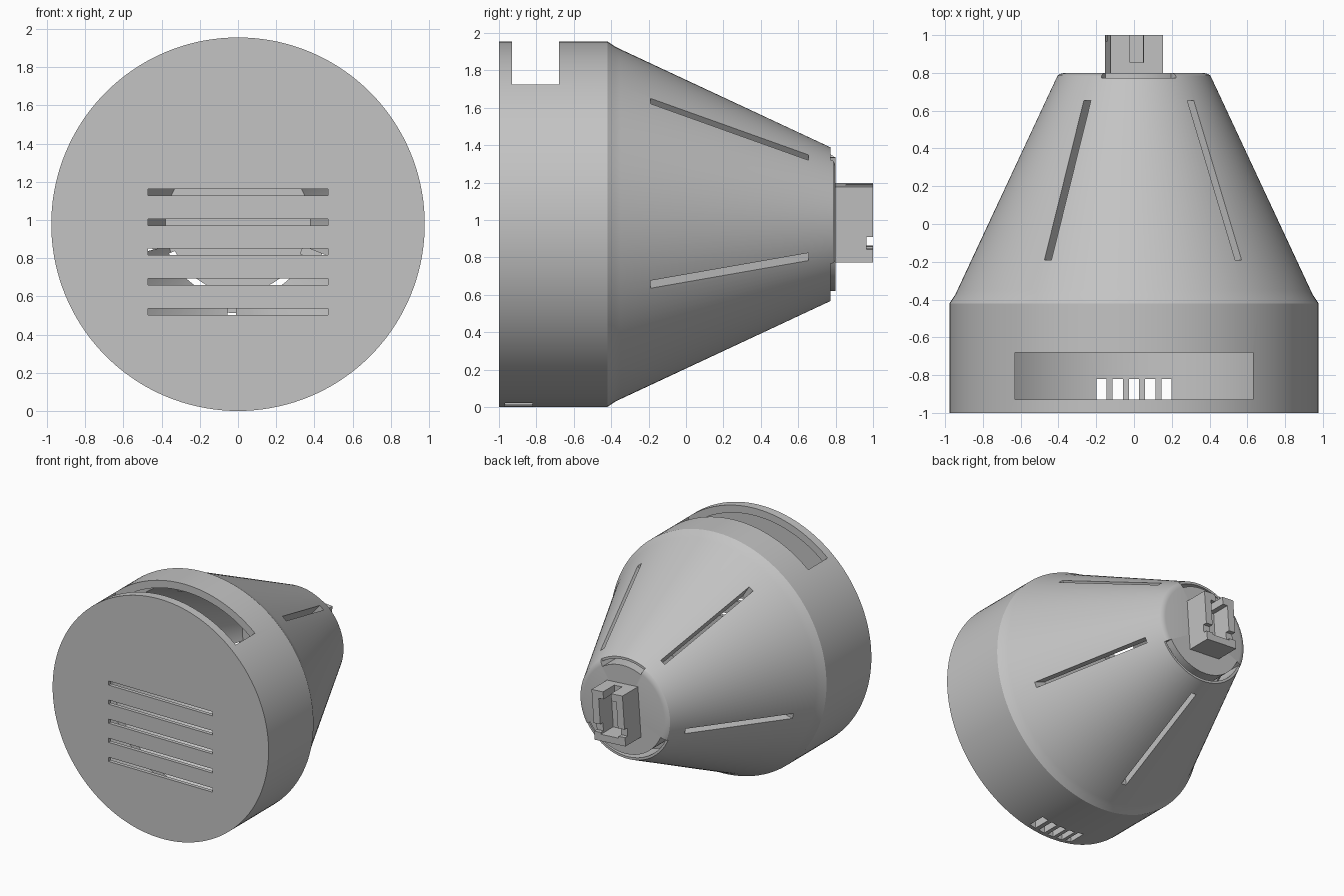
import bpy, bmesh
from math import radians, cos, sin
from mathutils import Matrix, Vector

cube = bpy.data.objects.get("Cube")
if cube:
    bpy.data.objects.remove(cube, do_unlink=True)

CENTRE = Vector((0, 0, 0.978))
TILT = -4   # the rear part is turned slightly about the main axis

grey = bpy.data.materials.new("plain grey")
grey.use_nodes = True
colour = (0.55, 0.55, 0.55, 1)
grey.diffuse_color = colour
grey.node_tree.nodes["Principled BSDF"].inputs["Base Color"].default_value = colour


def finish(bm, name):
    bmesh.ops.recalc_face_normals(bm, faces=bm.faces)
    mesh = bpy.data.meshes.new(name)
    bm.to_mesh(mesh)
    bm.free()
    mesh.materials.append(grey)
    ob = bpy.data.objects.new(name, mesh)
    ob.location = CENTRE
    bpy.context.collection.objects.link(ob)
    return ob


def revolve(name, profile, start=0, end=360, steps=144):
    """Sweep (radius, y) points around the y axis; a partial sweep is capped."""
    bm = bmesh.new()
    full = end - start == 360
    rings = []
    for i in range(steps + 1):
        a = radians(start + (end - start) * i / steps)
        rings.append([bm.verts.new((r * cos(a), y, r * sin(a))) for r, y in profile])
    n = len(profile)
    for p, q in zip(rings, rings[1:]):
        for j in range(n - 1 if full else n):
            k = (j + 1) % n
            bm.faces.new((p[j], p[k], q[k], q[j]))
    if full:
        bmesh.ops.remove_doubles(bm, verts=bm.verts, dist=1e-5)
    else:
        bm.faces.new(rings[0])
        bm.faces.new(rings[-1])
    return finish(bm, name)


def box(name, low, high, angle=0):
    """Box between two corners, turned about the main axis."""
    low, high = Vector(low), Vector(high)
    size = high - low
    bm = bmesh.new()
    bmesh.ops.create_cube(bm, size=1, matrix=Matrix.Rotation(radians(-angle), 4, 'Y')
                          @ Matrix.Translation((low + high) / 2) @ Matrix.Diagonal((*size, 1)))
    return finish(bm, name)


def cut(target, cutter):
    """Subtract the cutter, then delete it."""
    mod = target.modifiers.new("cut", 'BOOLEAN')
    mod.operation, mod.solver, mod.object = 'DIFFERENCE', 'EXACT', cutter
    bpy.context.view_layer.objects.active = target
    bpy.ops.object.modifier_apply(modifier=mod.name)
    bpy.data.objects.remove(cutter, do_unlink=True)


# Front drum: closed front plate and thin wall
drum = revolve("front_drum", [(0, -1), (0.977, -1), (0.977, -0.42),
                              (0.917, -0.42), (0.917, -0.97), (0, -0.97)])
# Wide opening on top
cut(drum, box("cutter", (-0.63, -0.93, 0.3), (0.63, -0.68, 1.2)))
# Small vents underneath
for i in range(-2, 3):
    x = i * 0.086
    cut(drum, box("cutter", (x - 0.027, -0.968, -1.2), (x + 0.027, -0.82, -0.6)))
# Horizontal slots in the front plate
for i in range(5):
    z = 0.167 - i * 0.156
    cut(drum, box("cutter", (-0.47, -1.1, z - 0.017), (0.47, -0.9, z + 0.017)))

# Hollow rear cone with a thick end wall
cone = revolve("rear_cone", [(0, 0.8), (0.365, 0.8), (0.39, 0.795), (0.405, 0.785), (0.412, 0.77),
                             (0.935, -0.35), (0.95, -0.38), (0.977, -0.42),
                             (0.86, -0.42), (0.38, 0.6), (0, 0.6)])
# Five long slots along the cone
for i in range(5):
    cut(cone, box("cutter", (0.36, -0.19, -0.022), (1.2, 0.655, 0.022), 54 + TILT + 72 * i))
# Curved slots through the rim of the end wall, above and below
rim = [(0.358, 0.5), (0.358, 0.9), (0.5, 0.9), (0.5, 0.772), (0.392, 0.772), (0.392, 0.5)]
for middle, half in ((90, 29), (-90, 63)):
    cut(cone, revolve("cutter", rim, middle + TILT - half, middle + TILT + half, 36))

# Socket on the rear end: recess, key slot in the top, notches in the sides
socket = box("rear_socket", (-0.14, 0.78, -0.195), (0.14, 1, 0.21), TILT)
cut(socket, box("cutter", (-0.08, 0.84, -0.14), (0.08, 1.1, 0.15), TILT))
cut(socket, box("cutter", (-0.036, 0.855, 0.1), (0.036, 1.1, 0.3), TILT))
for side in (-1, 1):
    xs = sorted((side * 0.05, side * 0.3))
    cut(socket, box("cutter", (xs[0], 0.965, -0.125), (xs[1], 1.1, -0.06), TILT))

# Smooth the round surfaces, keep the edges sharp
bpy.ops.object.select_all(action='DESELECT')
for ob in (drum, cone):
    ob.select_set(True)
bpy.context.view_layer.objects.active = cone
bpy.ops.object.shade_smooth_by_angle(angle=radians(25))
